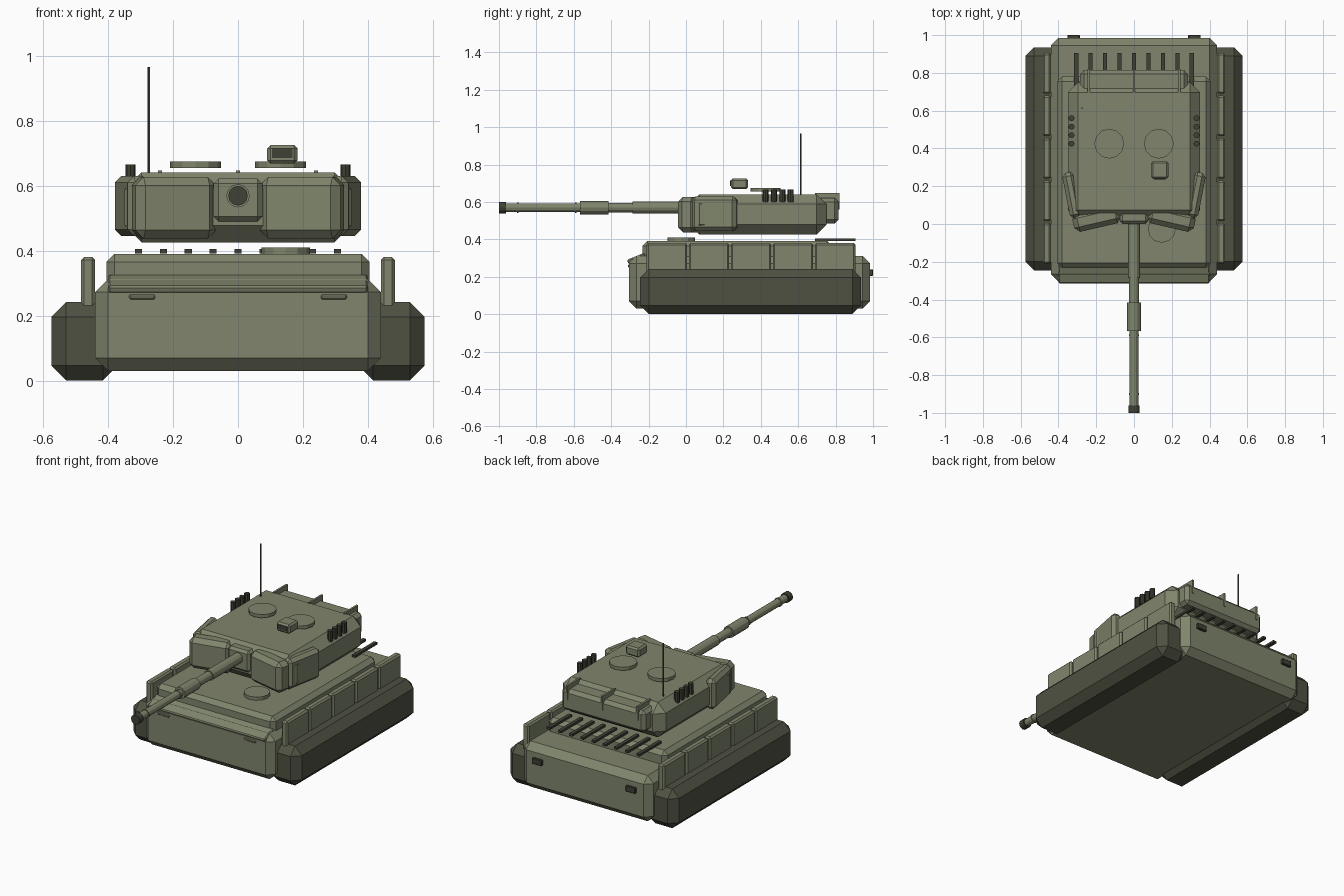
import bpy, bmesh, math
from mathutils import Matrix

if "Cube" in bpy.data.objects:
    bpy.data.objects.remove(bpy.data.objects["Cube"])


def material(name, rgb):
    m = bpy.data.materials.new(name)
    m.diffuse_color = (*rgb, 1)
    m.use_nodes = True
    m.node_tree.nodes["Principled BSDF"].inputs["Base Color"].default_value = m.diffuse_color
    return m


OLIVE = material("olive_armour", (0.215, 0.235, 0.15))
TRACK = material("dark_track", (0.078, 0.083, 0.055))
DARK = material("dark_fittings", (0.05, 0.053, 0.036))


def finish(bm, name, mat):
    me = bpy.data.meshes.new(name)
    bmesh.ops.recalc_face_normals(bm, faces=bm.faces)
    bm.to_mesh(me)
    bm.free()
    me.materials.append(mat)
    ob = bpy.data.objects.new(name, me)
    bpy.context.collection.objects.link(ob)
    return ob


def box(name, x, y, z, mat=OLIVE, bevel=0.0, turn=(0, 0, 0)):
    """Chamfered box from (min, max) ranges, turned about its centre in degrees."""
    bm = bmesh.new()
    bmesh.ops.create_cube(bm, size=1)
    bmesh.ops.scale(bm, vec=(x[1] - x[0], y[1] - y[0], z[1] - z[0]), verts=bm.verts)
    if bevel:
        bmesh.ops.bevel(bm, geom=bm.edges[:], offset=bevel, segments=1,
                        affect='EDGES', profile=0.5)
    ob = finish(bm, name, mat)
    ob.location = [(a + b) / 2 for a, b in (x, y, z)]
    ob.rotation_euler = [math.radians(a) for a in turn]
    return ob


def rod(name, centre, radius, length, sides=12, axis='Z', mat=OLIVE):
    bm = bmesh.new()
    bmesh.ops.create_cone(bm, cap_ends=True, segments=sides, radius1=radius,
                          radius2=radius, depth=length)
    if axis == 'Y':
        bmesh.ops.rotate(bm, matrix=Matrix.Rotation(math.pi / 2, 3, 'X'), verts=bm.verts)
    ob = finish(bm, name, mat)
    ob.location = centre
    return ob


def side(s, a, b):
    """Range a..b on the right (s = 1) or mirrored to the left (s = -1)."""
    return (a, b) if s > 0 else (-b, -a)


# Hull, upper deck and sloped front plate
box("hull", (-0.44, 0.44), (-0.305, 0.985), (0.03, 0.312), bevel=0.04)
box("upper_deck", (-0.405, 0.405), (-0.232, 0.78), (0.28, 0.39), bevel=0.025)
box("front_plate", (-0.40, 0.40), (-0.315, -0.215), (0.285, 0.31), bevel=0.006, turn=(22, 0, 0))

for s, label in ((1, "right"), (-1, "left")):
    # Track block and its five skirt plates
    box(f"{label}_track", side(s, 0.37, 0.575), (-0.245, 0.935), (0, 0.242), TRACK, 0.046)
    for i in range(5):
        y = -0.21 + i * 0.225
        box(f"{label}_skirt_{i}", side(s, 0.44, 0.483), (y, y + 0.215), (0.2, 0.38), bevel=0.009)
    # Front lamp lip and tail lamp
    box(f"{label}_front_lip", side(s, 0.255, 0.335), (-0.311, -0.29), (0.25, 0.265), bevel=0.004)
    box(f"{label}_tail_lamp", side(s, 0.287, 0.353), (0.975, 1.0), (0.205, 0.24), DARK, 0.003)
    # Angled turret armour
    box(f"{label}_cheek", side(s, 0.07, 0.325), (-0.02, 0.08), (0.437, 0.627),
        bevel=0.026, turn=(0, 0, -13 * s))
    box(f"{label}_side_plate", side(s, 0.295, 0.36), (0.03, 0.275), (0.445, 0.63),
        bevel=0.02, turn=(0, 0, -11 * s))
    # Smoke launchers
    for i in range(4):
        rod(f"{label}_launcher_{i}", (s * 0.331, 0.425 + i * 0.045, 0.633), 0.016, 0.066, 8, mat=DARK)
    # Roof hatch
    rod(f"{label}_hatch", (s * 0.131, 0.425, 0.665), 0.079, 0.02)

# Driver hatch and engine vents
rod("driver_hatch", (0.147, -0.025, 0.399), 0.074, 0.022)
for i in range(9):
    x = (i - 4) * 0.0765
    box(f"engine_vent_{i}", (x - 0.011, x + 0.011), (0.69, 0.905), (0.391, 0.405), DARK)

# Turret body, rear storage and its ribs
box("turret", (-0.35, 0.35), (0.02, 0.75), (0.425, 0.641), bevel=0.053)
box("turret_bustle", (-0.285, 0.285), (0.66, 0.815), (0.485, 0.62), bevel=0.02)
for i in (-1, 0, 1):
    box(f"bustle_rib_{i + 1}", (i * 0.24 - 0.006, i * 0.24 + 0.006), (0.69, 0.82), (0.56, 0.647))

# Gun mantlet, barrel sections and muzzle
GUN_Z = 0.569
box("mantlet", (-0.075, 0.075), (0.0, 0.12), (0.49, 0.622), bevel=0.015)
for name, y0, y1, r, mat in (
        ("barrel_base", -0.285, 0.05, 0.032, OLIVE),
        ("barrel_middle", -0.43, -0.28, 0.026, OLIVE),
        ("barrel_sleeve", -0.567, -0.415, 0.036, OLIVE),
        ("barrel_front", -0.97, -0.56, 0.023, OLIVE),
        ("barrel_ring_rear", -0.594, -0.586, 0.027, OLIVE),
        ("barrel_ring_front", -0.904, -0.896, 0.027, OLIVE),
        ("muzzle", -1.0, -0.962, 0.03, DARK)):
    rod(name, (0, (y0 + y1) / 2, GUN_Z), r, y1 - y0, 12, 'Y', mat)

# Roof sight with dark window, and aerial
box("roof_sight", (0.09, 0.183), (0.24, 0.332), (0.668, 0.725), bevel=0.01)
box("sight_window", (0.105, 0.168), (0.236, 0.243), (0.685, 0.714), DARK)
rod("aerial", (-0.275, 0.613, 0.8), 0.004, 0.332, 6, mat=TRACK)
